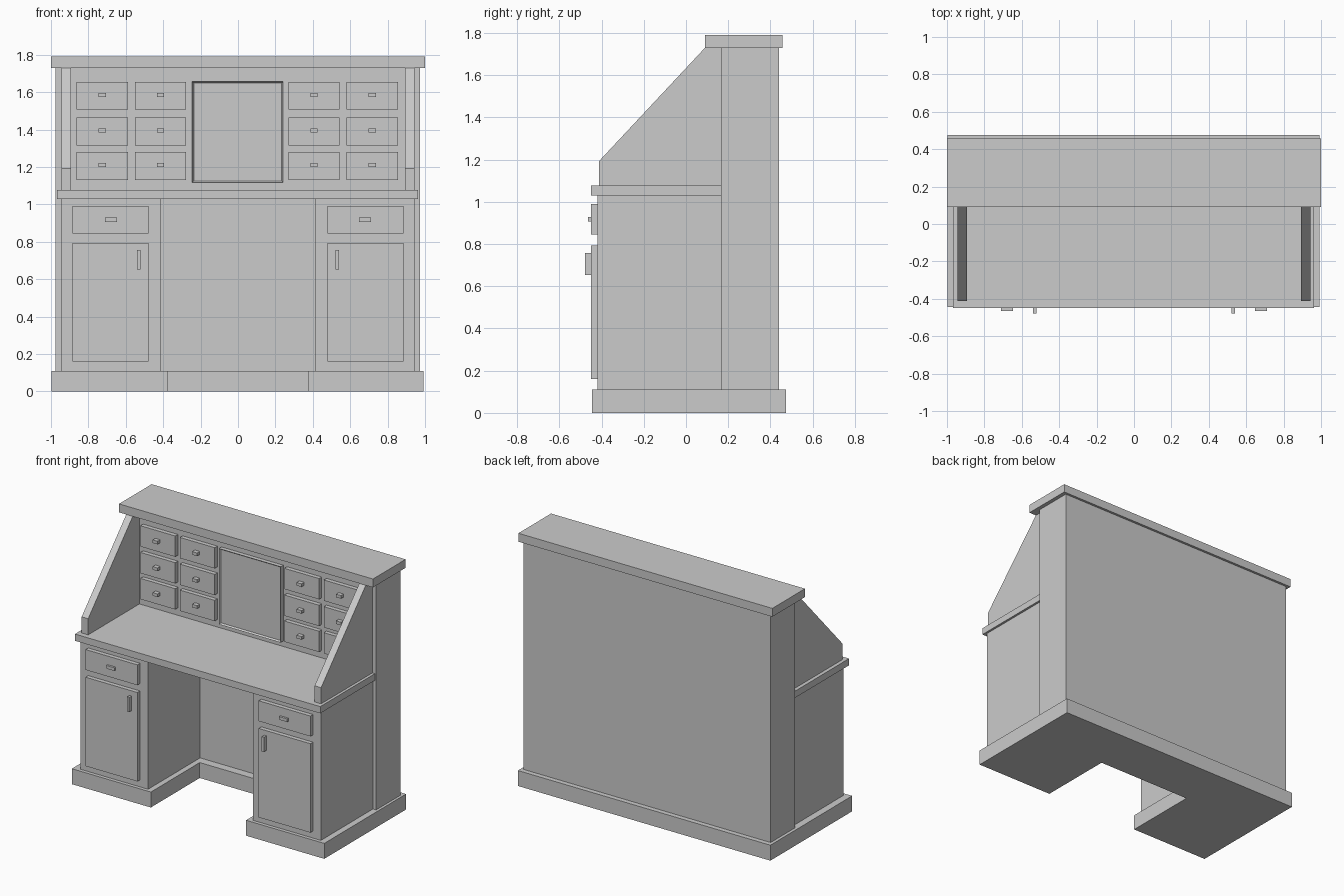
import bpy, bmesh

if "Cube" in bpy.data.objects:
    bpy.data.objects.remove(bpy.data.objects["Cube"])


def finish(name, bm):
    bmesh.ops.recalc_face_normals(bm, faces=bm.faces)
    me = bpy.data.meshes.new(name)
    bm.to_mesh(me)
    bm.free()
    ob = bpy.data.objects.new(name, me)
    bpy.context.collection.objects.link(ob)
    return ob


def box(name, x, y, z, inset=0, depth=0):
    """Box from (min, max) ranges; inset/depth sink a panel into its front."""
    x = sorted(x)
    bm = bmesh.new()
    bmesh.ops.create_cube(bm, size=1)
    for v in bm.verts:
        v.co = [r[0] if c < 0 else r[1] for c, r in zip(v.co, (x, y, z))]
    if inset:
        bm.normal_update()
        front = [f for f in bm.faces if f.normal.y < -0.9]
        bmesh.ops.inset_region(bm, faces=front, thickness=inset)
        for v in front[0].verts:
            v.co.y += depth
    return finish(name, bm)


def prism(name, x0, x1, pts):
    """Extrude a (y, z) profile between two x positions."""
    bm = bmesh.new()
    f = bm.faces.new([bm.verts.new((x0, y, z)) for y, z in pts])
    ext = bmesh.ops.extrude_face_region(bm, geom=[f])["geom"]
    for v in ext:
        if isinstance(v, bmesh.types.BMVert):
            v.co.x = x1
    return finish(name, bm)


# Main carcass, top and plinth
box("back_cabinet", (-.975, .972), (.165, .44), (.11, 1.73))
box("top_slab", (-1, 1), (.09, .457), (1.73, 1.79))
box("back_plinth", (-.997, .991), (.105, .475), (0, .11))
box("desktop", (-.969, .963), (-.45, .165), (1.03, 1.078))

for side, s in (("left", -1), ("right", 1)):
    # Pedestal with drawer and door
    box(side + "_plinth", (s * .375, s * .994 - .003), (-.445, .105), (0, .11))
    box(side + "_pedestal", (s * .414, s * .947), (-.42, .165), (.11, 1.03))
    box(side + "_drawer", (s * .478, s * .885), (-.45, -.42), (.845, .99))
    box(side + "_drawer_pull", (s * .648, s * .712), (-.465, -.45), (.907, .929))
    box(side + "_door", (s * .478, s * .885), (-.45, -.42), (.16, .793))
    box(side + "_door_handle", (s * .522, s * .539), (-.479, -.45), (.653, .757))

    # Sloping side panel of the hutch
    prism(side + "_side_panel", s * .892, s * .943,
          [(-.412, 1.078), (-.412, 1.193), (.09, 1.73), (.165, 1.73), (.165, 1.078)])

    # Small hutch drawers, two columns of three
    for col, cx in enumerate((.407, .718)):
        x = s * cx - .004 + (s - 1) * .004 + .004
        for row, z in enumerate((1.205, 1.39, 1.58)):
            n = f"{side}_small_drawer_{col}_{row}"
            box(n, (x - .137, x + .137), (.135, .165), (z - .074, z + .074))
            box(n + "_pull", (x - .019, x + .019), (.105, .135), (z - .011 + .005, z + .011 + .005))

# Central hutch door with a sunken panel
box("centre_door", (-.245, .241), (.135, .165), (1.117, 1.657), .012, .012)
